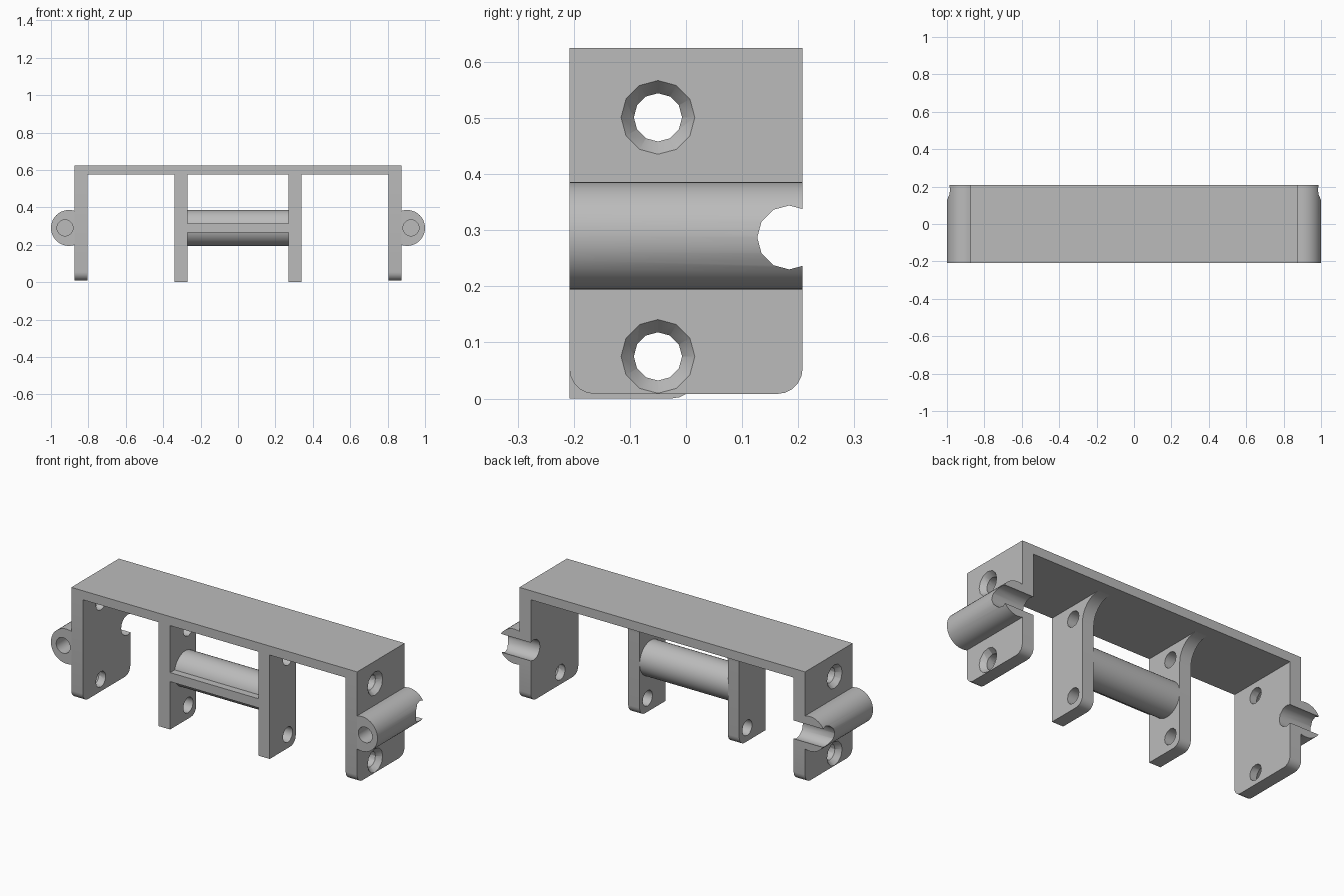
import bpy
import bmesh
from math import radians, pi, sin, cos
from mathutils import Matrix, Vector

cube = bpy.data.objects.get("Cube")
if cube:
    bpy.data.objects.remove(cube, do_unlink=True)

GREY = (0.5, 0.5, 0.5, 1.0)
mat = bpy.data.materials.new("matte grey")
mat.use_nodes = True
mat.diffuse_color = GREY
for node in mat.node_tree.nodes:
    if node.type == 'BSDF_PRINCIPLED':
        node.inputs["Base Color"].default_value = GREY

FRONT, BACK = -0.208, 0.208
PLATE_Z, TOP_Z = 0.575, 0.625
AXIS_Z, ROD_R = 0.29, 0.096
HOLE_Y, HOLE_R, HOLE_ZS = -0.05, 0.043, (0.075, 0.501)


def finish(name, bm):
    bmesh.ops.recalc_face_normals(bm, faces=bm.faces)
    mesh = bpy.data.meshes.new(name)
    bm.to_mesh(mesh)
    bm.free()
    mesh.materials.append(mat)
    obj = bpy.data.objects.new(name, mesh)
    bpy.context.collection.objects.link(obj)
    return obj


def prism(name, profile, x0, x1):
    """Extrude a (y, z) outline along x."""
    bm = bmesh.new()
    face = bm.faces.new([bm.verts.new((x0, y, z)) for y, z in profile])
    ext = bmesh.ops.extrude_face_region(bm, geom=[face])
    verts = [v for v in ext["geom"] if isinstance(v, bmesh.types.BMVert)]
    bmesh.ops.translate(bm, verts=verts, vec=(x1 - x0, 0, 0))
    return finish(name, bm)


def rod(name, start, end, r0, r1=None, sides=12):
    """Cylinder or cone between two points."""
    a, b = Vector(start), Vector(end)
    turn = (b - a).to_track_quat('Z', 'Y').to_matrix().to_4x4()
    bm = bmesh.new()
    bmesh.ops.create_cone(bm, cap_ends=True, segments=sides, radius1=r0,
                          radius2=r0 if r1 is None else r1, depth=(b - a).length,
                          matrix=Matrix.Translation((a + b) / 2) @ turn)
    return finish(name, bm)


def combine(obj, tool, operation='DIFFERENCE'):
    """Apply a boolean and remove the helper."""
    tool.hide_render = True
    mod = obj.modifiers.new("shape", 'BOOLEAN')
    mod.operation = operation
    mod.solver = 'EXACT'
    mod.object = tool
    bpy.context.view_layer.objects.active = obj
    bpy.ops.object.modifier_apply(modifier=mod.name)
    bpy.data.objects.remove(tool, do_unlink=True)


def arc(cy, cz, r, a0, a1, steps):
    angles = [radians(a0 + (a1 - a0) * i / steps) for i in range(steps + 1)]
    return [(cy + r * cos(a), cz + r * sin(a)) for a in angles]


def box_outline(y0, y1, z0, z1):
    return [(y0, z0), (y1, z0), (y1, z1), (y0, z1)]


parts = [prism("top_plate", box_outline(FRONT, BACK, PLATE_Z, TOP_Z), -0.875, 0.875)]

# Outline of the outer walls: both lower corners rounded
R = 0.046
BOTTOM = 0.008
outer_outline = (arc(FRONT + R, BOTTOM + R, R, 180, 270, 5)
                 + arc(BACK - R, BOTTOM + R, R, 270, 360, 5)
                 + [(BACK, PLATE_Z), (FRONT, PLATE_Z)])

# Outline of the inner walls: rounded lower back corner, fillet under the plate
RIB_BACK, FILLET = 0.02, 0.12
inner_outline = ([(FRONT, 0)] + arc(RIB_BACK - R, R, R, 270, 360, 5)
                 + arc(RIB_BACK + FILLET, PLATE_Z - FILLET, FILLET, 180, 90, 10)
                 + [(FRONT, PLATE_Z)])

for side, s in (("left", 1), ("right", -1)):
    # Outer wall with its side boss
    wall = prism(side + "_outer_wall", outer_outline, s * 0.805, s * 0.875)
    boss = rod("boss", (s * 0.904, FRONT, AXIS_Z), (s * 0.904, BACK, AXIS_Z), ROD_R, sides=40)
    combine(wall, boss, 'UNION')
    # Blind bore in the front of the boss and round notch at the back
    combine(wall, rod("bore", (s * 0.925, FRONT - 0.05, AXIS_Z),
                      (s * 0.925, 0.04, AXIS_Z), HOLE_R, sides=24))
    combine(wall, rod("notch", (s * 0.7, 0.184, 0.287), (s * 1.1, 0.184, 0.287), 0.057))

    rib = prism(side + "_inner_wall", inner_outline, s * 0.27, s * 0.34)

    # Screw holes, countersunk on the outside
    for z in HOLE_ZS:
        for part in (wall, rib):
            combine(part, rod("hole", (s * 0.2, HOLE_Y, z), (s * 0.95, HOLE_Y, z), HOLE_R))
        combine(wall, rod("countersink", (s * 0.845, HOLE_Y, z), (s * 0.876, HOLE_Y, z),
                          HOLE_R - 0.001, 0.0665))
    parts += [wall, rib]

# Cross rod between the inner walls, and the flat web in front of it
ROD_Y = RIB_BACK - ROD_R
parts.append(rod("cross_rod", (-0.27, ROD_Y, AXIS_Z), (0.27, ROD_Y, AXIS_Z), ROD_R, sides=40))
parts.append(prism("cross_web", box_outline(FRONT, ROD_Y, 0.265, 0.315), -0.27, 0.27))

bpy.ops.object.select_all(action='DESELECT')
for part in parts:
    part.select_set(True)
bpy.context.view_layer.objects.active = parts[0]
bpy.ops.object.shade_smooth_by_angle(angle=radians(35))
